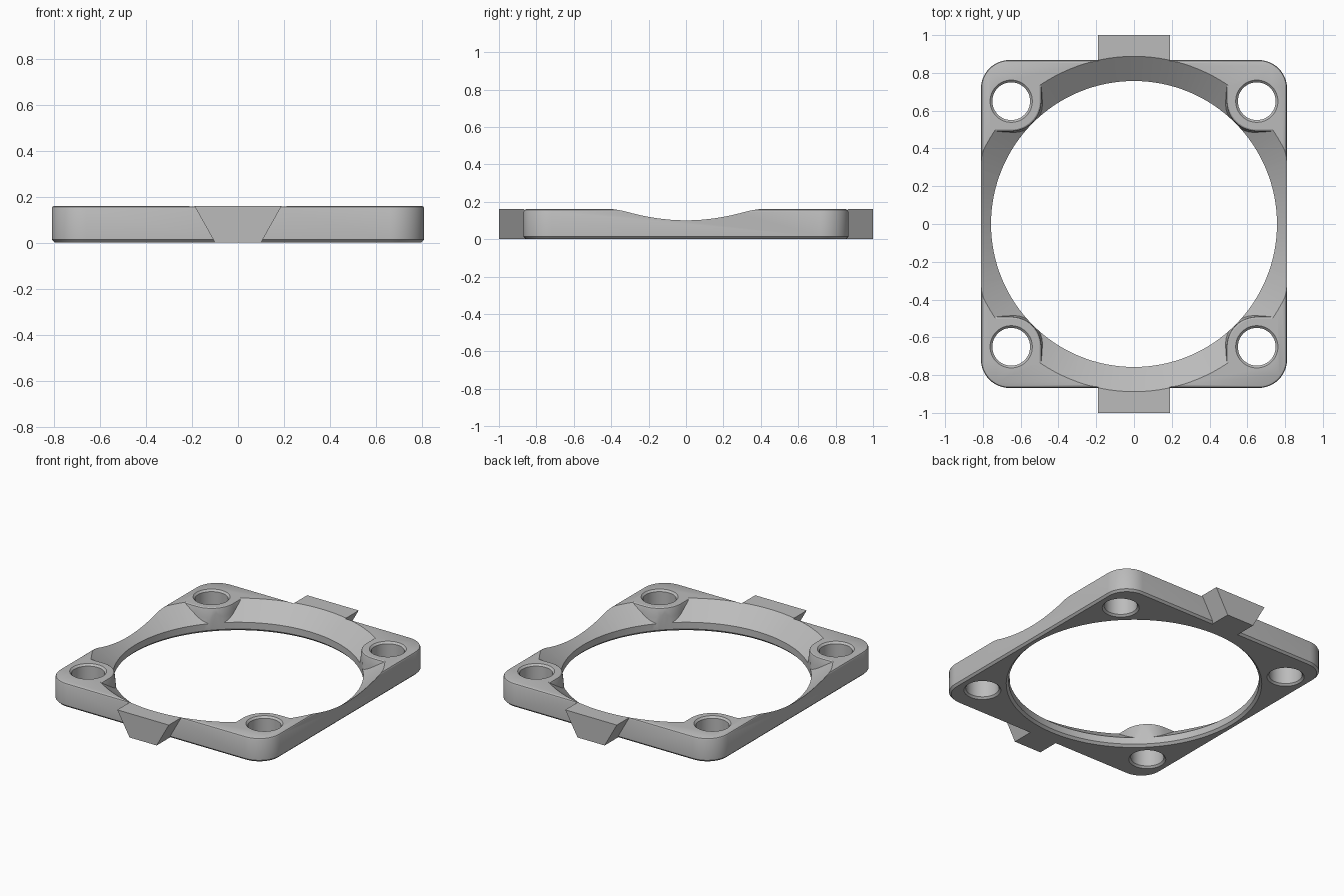
import bpy, bmesh
from math import sin, cos, tau

cube = bpy.data.objects.get("Cube")
if cube:
    bpy.data.objects.remove(cube, do_unlink=True)

H = 0.16          # plate thickness
BOLT = 0.65       # bolt hole offset on both axes
BORE = 0.757      # central opening radius

grey = bpy.data.materials.new("mid grey")
grey.use_nodes = True
grey.diffuse_color = (0.5, 0.5, 0.5, 1)
grey.node_tree.nodes["Principled BSDF"].inputs["Base Color"].default_value = (0.5, 0.5, 0.5, 1)


def loft(name, loops):
    """Closed solid through a stack of equal-length point loops."""
    bm = bmesh.new()
    rings = [[bm.verts.new(p) for p in loop] for loop in loops]
    n = len(rings[0])
    for a, b in zip(rings, rings[1:]):
        for i in range(n):
            j = (i + 1) % n
            bm.faces.new((a[i], a[j], b[j], b[i]))
    bm.faces.new(rings[0][::-1])
    bm.faces.new(rings[-1])
    bmesh.ops.recalc_face_normals(bm, faces=bm.faces)
    mesh = bpy.data.meshes.new(name)
    bm.to_mesh(mesh)
    bm.free()
    mesh.materials.append(grey)
    obj = bpy.data.objects.new(name, mesh)
    bpy.context.collection.objects.link(obj)
    return obj


def rounded_rect(cx, cy, hx, hy, r, z, inset=0, steps=12):
    pts = []
    for k, (sx, sy) in enumerate([(1, 1), (-1, 1), (-1, -1), (1, -1)]):
        for i in range(steps + 1):
            a = (k + i / steps) * tau / 4
            pts.append((cx + sx * (hx - r) + (r - inset) * cos(a),
                        cy + sy * (hy - r) + (r - inset) * sin(a), z))
    return pts


def lathe(name, profile, cx=0, cy=0, n=128):
    return loft(name, [[(cx + r * cos(tau * i / n), cy + r * sin(tau * i / n), z)
                        for i in range(n)] for r, z in profile])


def combine(target, tool, operation):
    mod = target.modifiers.new(operation.title(), 'BOOLEAN')
    mod.operation, mod.solver, mod.object = operation, 'EXACT', tool
    bpy.context.view_layer.objects.active = target
    bpy.ops.object.modifier_apply(modifier=mod.name)
    bpy.data.objects.remove(tool, do_unlink=True)


# Plate with chamfered bottom rim and softened top rim
levels = [(0, 0.013), (0.013, 0), (H - 0.012, 0), (H - 0.004, 0.004), (H, 0.012)]
plate = loft("mounting_frame", [rounded_rect(0, 0, 0.81, 0.868, 0.15, z, s) for z, s in levels])

# Wedge tabs at front and back
for side in (-1, 1):
    tab = loft("tab", [[(x, side * y, z) for x, z in
                        ((-0.1, 0), (0.1, 0), (0.19, H), (-0.19, H))] for y in (0.82, 1.0)])
    combine(plate, tab, 'UNION')

# Funnel cutter, relieved around the four bolt bosses
funnel = lathe("funnel_cutter", [(0.744, 0.05), (0.94, 0.2)])
corners = [(sx, sy) for sx in (-1, 1) for sy in (-1, 1)]
for sx, sy in corners:
    rings = [(0.03, -0.014), (0.1, -0.005), (H - 0.012, 0), (H - 0.004, 0.003), (H, 0.01), (0.25, 0.01)]
    boss = loft("boss", [rounded_rect(sx * 0.785, sy * 0.785, 0.295, 0.295, 0.16, z, s)
                         for z, s in rings])
    combine(funnel, boss, 'DIFFERENCE')
combine(plate, funnel, 'DIFFERENCE')

# Central bore with a chamfered lower edge
combine(plate, lathe("bore_cutter", [(BORE + 0.025, -0.01), (BORE, 0.015), (BORE, 0.3)]),
        'DIFFERENCE')

# Bolt holes, chamfered at both ends
for sx, sy in corners:
    hole = lathe("hole_cutter", [(0.122, -0.01), (0.1, 0.012), (0.1, H - 0.012), (0.122, H + 0.01)],
                 sx * BOLT, sy * BOLT, 48)
    combine(plate, hole, 'DIFFERENCE')

bpy.ops.object.select_all(action='DESELECT')
plate.select_set(True)
bpy.context.view_layer.objects.active = plate
bpy.ops.object.shade_smooth_by_angle(angle=0.5)
